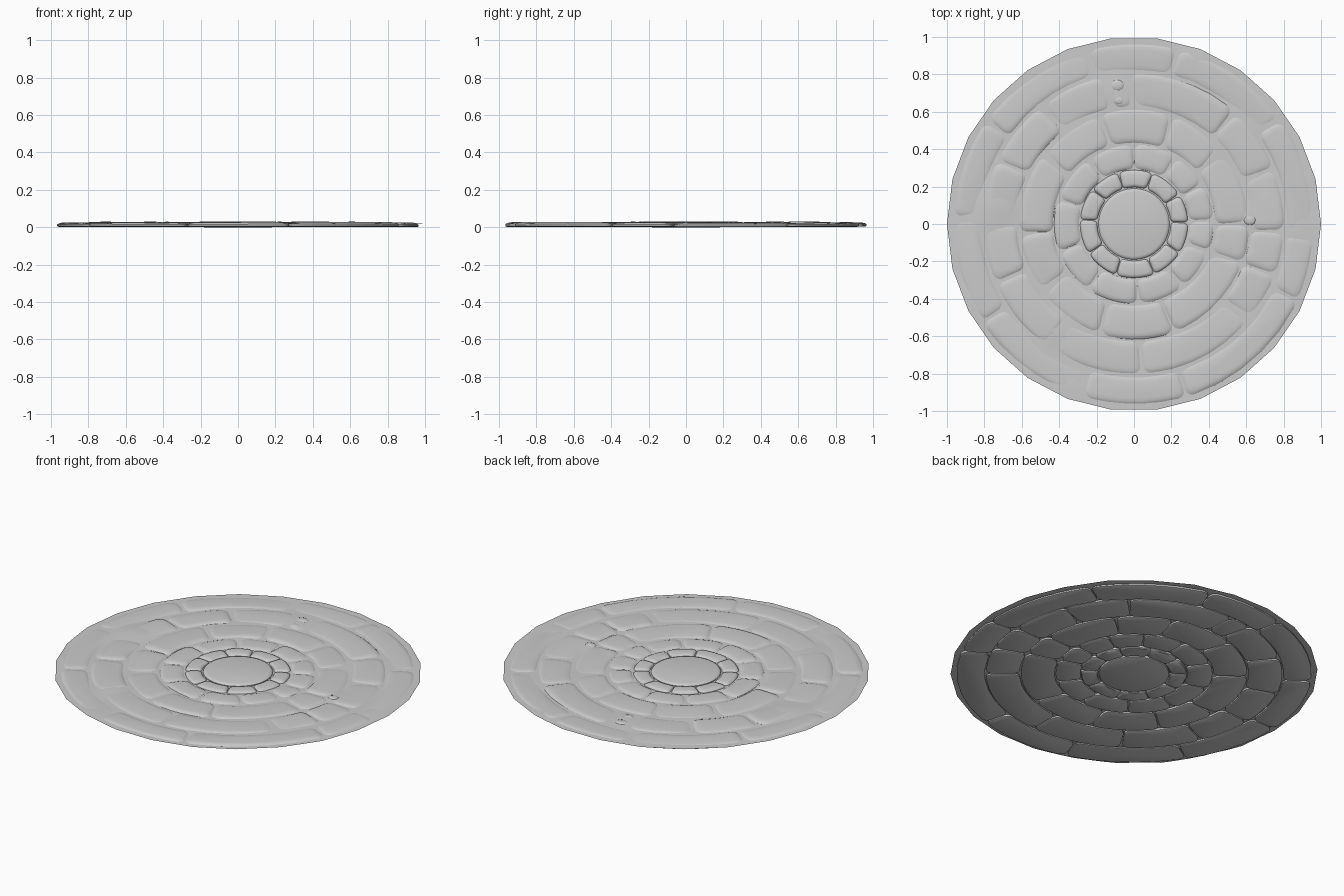
import bpy, bmesh, random
from math import sin, cos, pi, radians, exp

if "Cube" in bpy.data.objects:
    bpy.data.objects.remove(bpy.data.objects["Cube"])

random.seed(4)


def finish(name, bm, angle=40):
    bmesh.ops.recalc_face_normals(bm, faces=bm.faces)
    me = bpy.data.meshes.new(name)
    bm.to_mesh(me)
    bm.free()
    ob = bpy.data.objects.new(name, me)
    bpy.context.collection.objects.link(ob)
    bpy.ops.object.select_all(action='DESELECT')
    bpy.context.view_layer.objects.active = ob
    ob.select_set(True)
    bpy.ops.object.shade_smooth_by_angle(angle=radians(angle))
    return ob


def loft(bm, rings):
    """Skin a stack of closed point loops and cap both ends."""
    loops = [[bm.verts.new(p) for p in ring] for ring in rings]
    n = len(loops[0])
    for a, b in zip(loops, loops[1:]):
        for i in range(n):
            j = (i + 1) % n
            bm.faces.new((a[i], a[j], b[j], b[i]))
    bm.faces.new(loops[0][::-1])
    bm.faces.new(loops[-1])


def rounded_rect(w, h, r, steps=4, side=5):
    """Rounded rectangle with subdivided long sides, so it can follow an arc."""
    r = min(r, w * .49, h * .49)
    pts = []
    for k, (sx, sy) in enumerate(((1, 1), (-1, 1), (-1, -1), (1, -1))):
        for s in range(steps + 1):
            a = pi / 2 * (k + s / steps)
            pts.append((sx * (w / 2 - r) + r * cos(a), sy * (h / 2 - r) + r * sin(a)))
        if k in (0, 2):
            half = (w / 2 - r) * (1 if k == 0 else -1)
            y = pts[-1][1]
            pts += [(half * (1 - 2 * t / side), y) for t in range(1, side)]
    return pts


# profile of a worn stone: (inset, share of height)
PROFILE = ((.010, 0), (.003, .15), (.003, .55), (.010, .78), (.022, .93), (.036, 1))


def stone(bm, r0, r1, a0, a1, top, wear, tilt):
    rm, am = (r0 + r1) / 2, radians(a0 + a1) / 2
    w, h = radians(a1 - a0) * rm, r1 - r0
    tu, tv = random.uniform(-tilt, tilt), random.uniform(-tilt, tilt)
    skew = random.uniform(-.2, .2)
    base = random.uniform(.001, .004)
    rings = []
    for inset, f in PROFILE:
        d = inset * wear
        ring = []
        for u, v in rounded_rect(w - 2 * d, h - 2 * d, .035 * wear):
            a = am + (u + skew * v * .5) / rm
            z = base + (top - base) * f + (tu * u / w + tv * v / h) * f
            ring.append(((rm + v) * cos(a), (rm + v) * sin(a), z))
        rings.append(ring)
    loft(bm, rings)


# stone rings: name, inner radius, outer radius, joint angles, top, wear, tilt
RINGS = (
    ("inner_stone_ring", .195, .29, (2, 33, 70, 107, 140, 175, 213, 250, 292, 328), .029, .6, .002),
    ("second_stone_ring", .29, .43, (3, 30, 58, 90, 125, 162, 200, 235, 273, 308, 340), .0265, 1, .005),
    ("third_stone_ring", .43, .62, (0, 40, 70, 107, 143, 185, 216, 252, 290, 340), .026, 1.1, .007),
    ("fourth_stone_ring", .62, .81, (22, 48, 91, 101, 128, 155, 180, 203, 235, 273, 320, 340, 357),
     .0255, 1.1, .007),
    ("outer_stone_ring", .81, .97, (36, 76, 105, 145, 178, 213, 253, 287, 335, 356), .0245, 1.1, .007),
)
for name, r0, r1, joints, top, wear, tilt in RINGS:
    bm = bmesh.new()
    for a, b in zip(joints, joints[1:] + (joints[0] + 360,)):
        stone(bm, r0, r1, a, b, top + random.uniform(-.001, .002), wear, tilt)
    finish(name, bm)

# round centre stone
bm = bmesh.new()
loft(bm, [[(r * cos(2 * pi * i / 40), r * sin(2 * pi * i / 40), z) for i in range(40)]
          for r, z in ((.182, 0), (.19, .004), (.19, .02), (.184, .027), (.172, .030))])
finish("centre_stone", bm)

# uneven soil sheet: 26-sided outline, mounds that bury some stones
MOUNDS = ((-.74, .10, .10), (-.12, .72, .08), (.33, .87, .07), (-.45, -.57, .08),
          (.62, .03, .05), (-.93, -.45, .09), (-.35, -.88, .08), (.88, -.03, .06))


def soil_height(x, y):
    r2 = x * x + y * y
    z = .0195 - .006 * exp(-r2 / .08)
    z += .0015 * sin(7 * x + 1) * cos(6 * y) + .001 * sin(13 * y - 9 * x)
    for mx, my, s in MOUNDS:
        z += .008 * exp(-((x - mx) ** 2 + (y - my) ** 2) / (s * s))
    return z


SIDES, SUB, STEPS = 26, 3, 24
edge = []
for i in range(SIDES):
    a, b = 2 * pi * i / SIDES, 2 * pi * (i + 1) / SIDES
    for s in range(SUB):
        t = s / SUB
        edge.append((cos(a) * (1 - t) + cos(b) * t, sin(a) * (1 - t) + sin(b) * t))
bm = bmesh.new()
centre = bm.verts.new((0, 0, soil_height(0, 0)))
loops = [[bm.verts.new((x * k / STEPS, y * k / STEPS, soil_height(x * k / STEPS, y * k / STEPS)))
          for x, y in edge] for k in range(1, STEPS + 1)]
n = len(edge)
for i in range(n):
    j = (i + 1) % n
    bm.faces.new((centre, loops[0][i], loops[0][j]))
    for p, q in zip(loops, loops[1:]):
        bm.faces.new((p[i], q[i], q[j], p[j]))
finish("soil", bm)

# small pebbles
bm = bmesh.new()
for x, y, s in ((-.09, .74, .04), (-.08, .66, .03), (-.45, -.57, .045), (.62, .02, .035), (.37, .65, .03)):
    res = bmesh.ops.create_icosphere(bm, subdivisions=2, radius=1)
    for v in res["verts"]:
        v.co = (x + v.co.x * s, y + v.co.y * s * .8, .02 + v.co.z * .009)
finish("pebbles", bm, 60)
